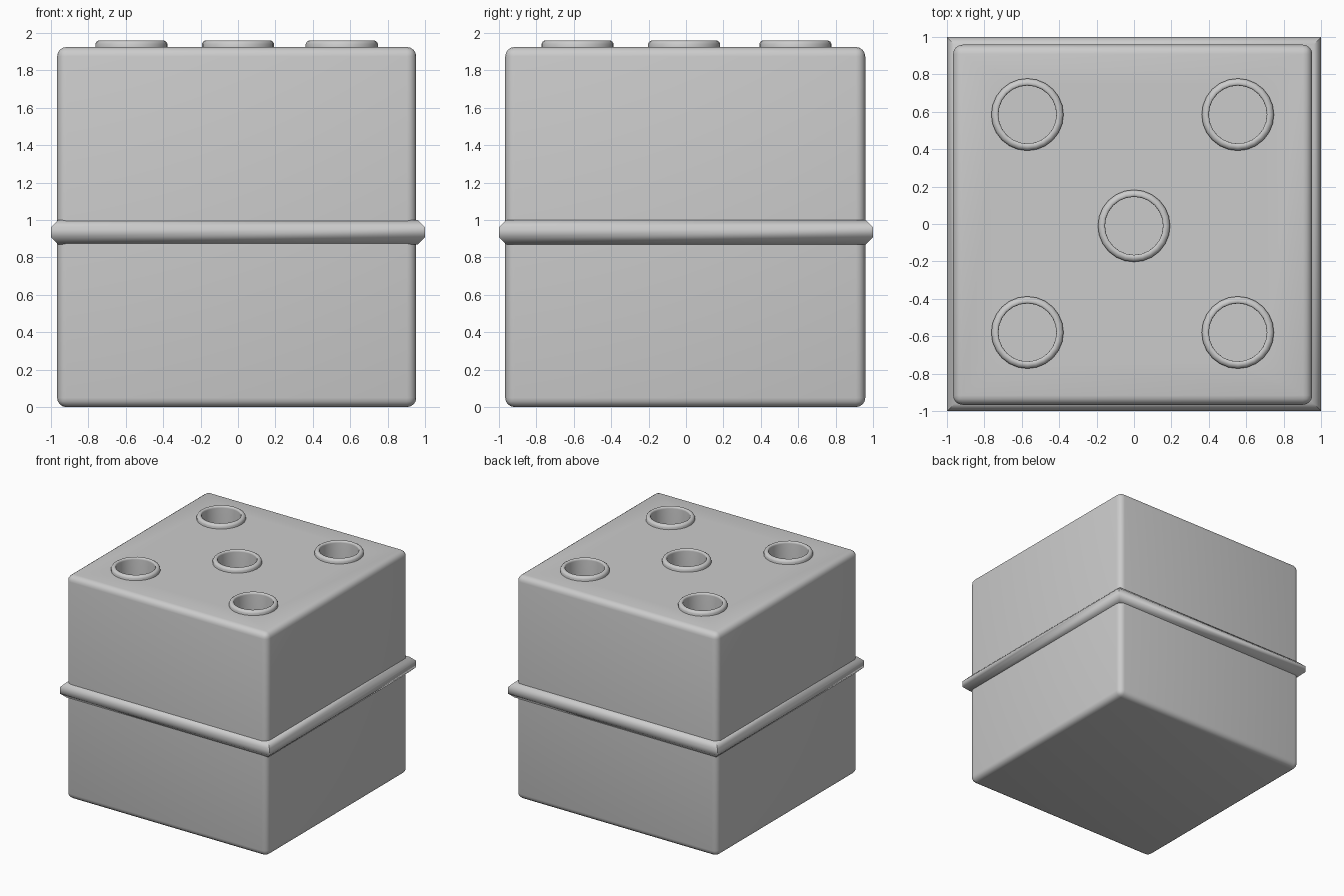
import bpy, bmesh, math

if "Cube" in bpy.data.objects:
    bpy.data.objects.remove(bpy.data.objects["Cube"])

SIDES = 24
CENTRES = [(x, y) for x in (-0.57, 0.555) for y in (-0.58, 0.585)] + [(0, -0.01)]


def make_object(name, bm):
    bmesh.ops.recalc_face_normals(bm, faces=bm.faces)
    mesh = bpy.data.meshes.new(name)
    bm.to_mesh(mesh)
    bm.free()
    obj = bpy.data.objects.new(name, mesh)
    bpy.context.collection.objects.link(obj)
    return obj


def activate(obj):
    bpy.ops.object.select_all(action='DESELECT')
    obj.select_set(True)
    bpy.context.view_layer.objects.active = obj


def smooth(obj, degrees):
    activate(obj)
    bpy.ops.object.shade_smooth_by_angle(angle=math.radians(degrees))


# Rounded body block
bm = bmesh.new()
bmesh.ops.create_cube(bm, size=1)
for v in bm.verts:
    v.co.x = v.co.x * 1.92 - 0.007
    v.co.y = v.co.y * 1.925 - 0.004
    v.co.z = (v.co.z + 0.5) * 1.925
bmesh.ops.bevel(bm, geom=bm.edges[:], offset=0.05, segments=4, profile=0.5,
                affect='EDGES')
body = make_object("body", bm)

# Cutter for the five sockets in the top
bm = bmesh.new()
for x, y in CENTRES:
    made = bmesh.ops.create_cone(bm, cap_ends=True, segments=SIDES,
                                 radius1=0.17, radius2=0.17, depth=0.6)
    bmesh.ops.translate(bm, verts=made["verts"], vec=(x, y, 1.9))
cutter = make_object("socket_cutter", bm)
cutter.hide_render = True
mod = body.modifiers.new("sockets", 'BOOLEAN')
mod.operation = 'DIFFERENCE'
mod.solver = 'EXACT'
mod.object = cutter
activate(body)
bpy.ops.object.modifier_apply(modifier=mod.name)
bpy.data.objects.remove(cutter)
smooth(body, 40)

# Cup lining each socket, with a raised rounded rim
profile = [(0.193, 1.915), (0.193, 1.942), (0.187, 1.953), (0.176, 1.960),
           (0.163, 1.961), (0.156, 1.956), (0.155, 1.945), (0.155, 1.62)]
for i, (x, y) in enumerate(CENTRES):
    bm = bmesh.new()
    rings = [[bm.verts.new((x + r * math.cos(a), y + r * math.sin(a), z))
              for a in (2 * math.pi * k / SIDES for k in range(SIDES))]
             for r, z in profile]
    for lo, hi in zip(rings, rings[1:]):
        for k in range(SIDES):
            n = (k + 1) % SIDES
            bm.faces.new((lo[k], lo[n], hi[n], hi[k]))
    bm.faces.new(rings[-1])
    bm.normal_update()
    # Make the open cup face up and outwards
    flip = bm.faces[:][-1].normal.z < 0
    cup = make_object(f"socket_cup_{i + 1}", bm)
    if cup.data.polygons[len(cup.data.polygons) - 1].normal.z < 0:
        cup.data.flip_normals()
    smooth(cup, 50)

# Octagonal bead running round the middle with mitred corners
bm = bmesh.new()
R = 0.065 / math.cos(math.pi / 8)
section = [(0.935 + R * math.cos(a), 0.935 + R * math.sin(a))
           for a in (math.pi / 8 + k * math.pi / 4 for k in range(8))]
corners = [[bm.verts.new((sx * d, sy * d, z)) for d, z in section]
           for sx, sy in ((1, 1), (-1, 1), (-1, -1), (1, -1))]
for c in range(4):
    a, b = corners[c], corners[(c + 1) % 4]
    for k in range(8):
        n = (k + 1) % 8
        bm.faces.new((a[k], a[n], b[n], b[k]))
smooth(make_object("middle_band", bm), 60)
